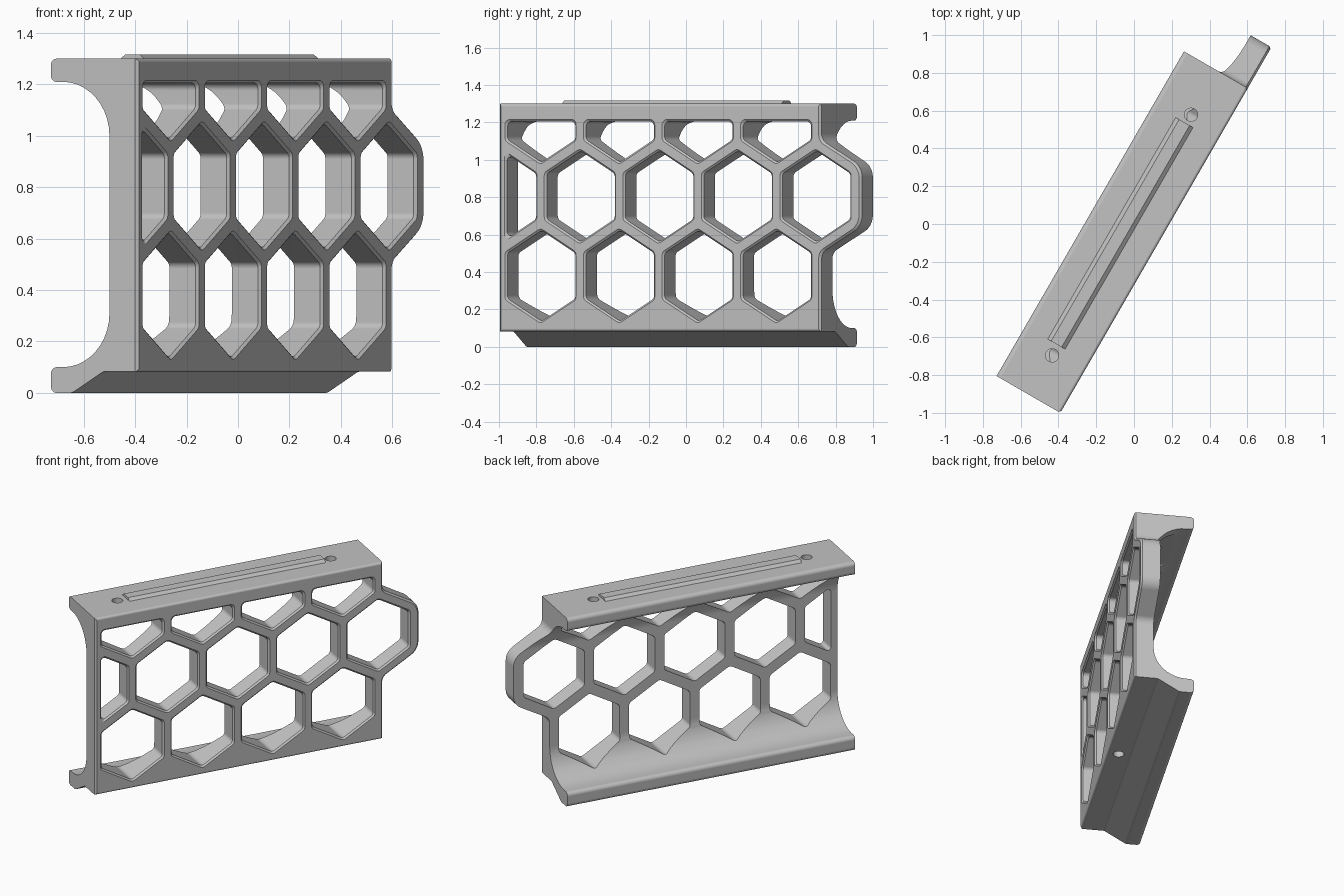
import bpy
import bmesh
from math import atan2, cos, pi, radians, sin, sqrt, tan
from mathutils import Vector

if "Cube" in bpy.data.objects:
    bpy.data.objects.remove(bpy.data.objects["Cube"], do_unlink=True)

# Local frame: s along the length, d from the lattice face to the back, z up
TURN = radians(60)
ORIGIN = (-0.39, -1.0, 0)
PITCH, FLAT = 0.485, 0.21          # cell spacing, half cell width
TALL, SHORT = FLAT * 2 / sqrt(3), FLAT / sqrt(3)
ROWS = (0.38, 0.805, 1.23)         # cell row heights
LENGTH, BACK, SHEET = 1.985, 0.39, 0.127
R = 0.03                           # cell corner radius
GREY = (0.54, 0.54, 0.54, 1)

grey = bpy.data.materials.new("plain grey")
grey.use_nodes = True
grey.diffuse_color = GREY
grey.node_tree.nodes["Principled BSDF"].inputs["Base Color"].default_value = GREY


def rounded(corners, grow=0.0, steps=8):
    """Counter-clockwise (x, y, radius) corners, offset outward and filleted."""
    pts = [Vector(c[:2]) for c in corners]
    n = len(pts)
    out = []
    for i, p in enumerate(pts):
        a = (p - pts[i - 1]).normalized()
        b = (pts[(i + 1) % n] - p).normalized()
        normal_a, normal_b = Vector((a.y, -a.x)), Vector((b.y, -b.x))
        corner = p + (normal_a + normal_b) * (grow / (1 + a.dot(b)))
        r = corners[i][2]
        if r == 0:
            out.append(corner)
            continue
        # Sweep the fillet through the turning angle, left or right
        turn = atan2(a.x * b.y - a.y * b.x, a.dot(b))
        side = 1 if turn > 0 else -1
        centre = corner - a * (r * tan(abs(turn) / 2)) - normal_a * (r * side)
        first = atan2(normal_a.y * side, normal_a.x * side)
        for k in range(steps + 1):
            angle = first + turn * k / steps
            out.append(centre + Vector((cos(angle), sin(angle))) * r)
    return out


def loft(bm, rings):
    """Closed skin through rings of equal point count, capped at both ends."""
    loops = [[bm.verts.new(p) for p in ring] for ring in rings]
    n = len(loops[0])
    for lo, hi in zip(loops, loops[1:]):
        for i in range(n):
            j = (i + 1) % n
            bm.faces.new((lo[i], lo[j], hi[j], hi[i]))
    bm.faces.new(loops[0][::-1])
    bm.faces.new(loops[-1])


def across(corners, levels):
    """Rings of an (s, z) shape at (depth, grow) levels."""
    return [[(p.x, d, p.y) for p in rounded(corners, g)] for d, g in levels]


def along(corners, start, end):
    """Rings of a (d, z) section at two lengths."""
    return [[(s, p.x, p.y) for p in rounded(corners, 0, 10)] for s in (start, end)]


def drill(s, d, low, high, r=0.035, sides=32):
    """Rings of an upright round hole."""
    angles = [2 * pi * k / sides for k in range(sides)]
    return [[(s + r * cos(a), d + r * sin(a), z) for a in angles] for z in (low, high)]


def make(name, solids):
    bm = bmesh.new()
    for rings in solids:
        loft(bm, rings)
    bmesh.ops.recalc_face_normals(bm, faces=bm.faces)
    mesh = bpy.data.meshes.new(name)
    bm.to_mesh(mesh)
    bm.free()
    mesh.materials.append(grey)
    ob = bpy.data.objects.new(name, mesh)
    bpy.context.collection.objects.link(ob)
    ob.location = ORIGIN
    ob.rotation_euler.z = TURN
    return ob


def select(ob):
    bpy.ops.object.select_all(action="DESELECT")
    ob.select_set(True)
    bpy.context.view_layer.objects.active = ob


def carve(ob, cutter, operation):
    bpy.context.view_layer.update()
    mod = ob.modifiers.new("carve", "BOOLEAN")
    mod.solver = "EXACT"
    mod.operation = operation
    mod.object = cutter
    select(ob)
    bpy.ops.object.modifier_apply(modifier=mod.name)
    bpy.data.objects.remove(cutter, do_unlink=True)


# Channel section: top flange, thin sheet, sloped foot
section = [
    (0, 0.083, 0.015), (0.155, 0.083, 0.03), (0.295, 0, 0.04), (BACK, 0, 0.025),
    (BACK, 0.1, 0.025), (SHEET, 0.1, 0.21), (SHEET, 1.21, 0.21),
    (BACK, 1.21, 0.025), (BACK, 1.3, 0.025), (0, 1.3, 0.015),
]
frame = make("honeycomb_frame", [along(section, -0.2, 2.5)])

# Side outline with the protruding end cell
mid = ROWS[1]
outline = [
    (0, -0.3, 0), (LENGTH, -0.3, 0), (LENGTH, mid - 0.301, 0.06),
    (2.235, mid - 0.159, 0.1), (2.235, mid + 0.159, 0.1),
    (LENGTH, mid + 0.301, 0.06), (LENGTH, 1.6, 0), (0, 1.6, 0),
]
levels = [(-0.1, -0.012), (-0.001, -0.012), (0.012, 0), (0.6, 0)]
carve(frame, make("outline_cutter", [across(outline, levels)]), "INTERSECT")


def hexagon(s, z):
    return [(s, z - TALL, R), (s + FLAT, z - SHORT, R), (s + FLAT, z + SHORT, R),
            (s, z + TALL, R), (s - FLAT, z + SHORT, R), (s - FLAT, z - SHORT, R)]


# Honeycomb openings with a chamfered front rim
cells = []
for i in range(4):
    s = 0.257 + PITCH * i
    low = hexagon(s, ROWS[2])
    cells += [hexagon(s, ROWS[0]), hexagon(s + PITCH / 2, mid),
              [low[0], low[1], (s + FLAT, 1.206, R), (s - FLAT, 1.206, R), low[5]]]
edge, right = 0.045, 0.2245
cells.append([(edge, mid - 0.225, 0.02), (right, mid - SHORT, R),
              (right, mid + SHORT, R), (edge, mid + 0.225, 0.02)])
rim = [(-0.012, 0.022), (0.01, 0), (0.6, 0)]
carve(frame, make("cell_cutter", [across(c, rim) for c in cells]), "DIFFERENCE")

# Screw holes: two through the top flange, one in the underside
holes = [drill(0.242, 0.19, 1.1, 1.5), drill(1.713, 0.19, 1.1, 1.5),
         drill(0.985, 0.075, -0.1, 0.2)]
carve(frame, make("hole_cutter", holes), "DIFFERENCE")

# Raised rib on the top flange
bar = [(0.147, 1.295, 0), (0.253, 1.295, 0), (0.253, 1.3, 0), (0.232, 1.317, 0),
       (0.168, 1.317, 0), (0.147, 1.3, 0)]
rib = make("top_rib", [along(bar, 0.305, 1.66)])

for ob in (frame, rib):
    select(ob)
    bpy.ops.object.shade_smooth_by_angle(angle=radians(30))
weighted = frame.modifiers.new("weighted normals", "WEIGHTED_NORMAL")
weighted.keep_sharp = True
